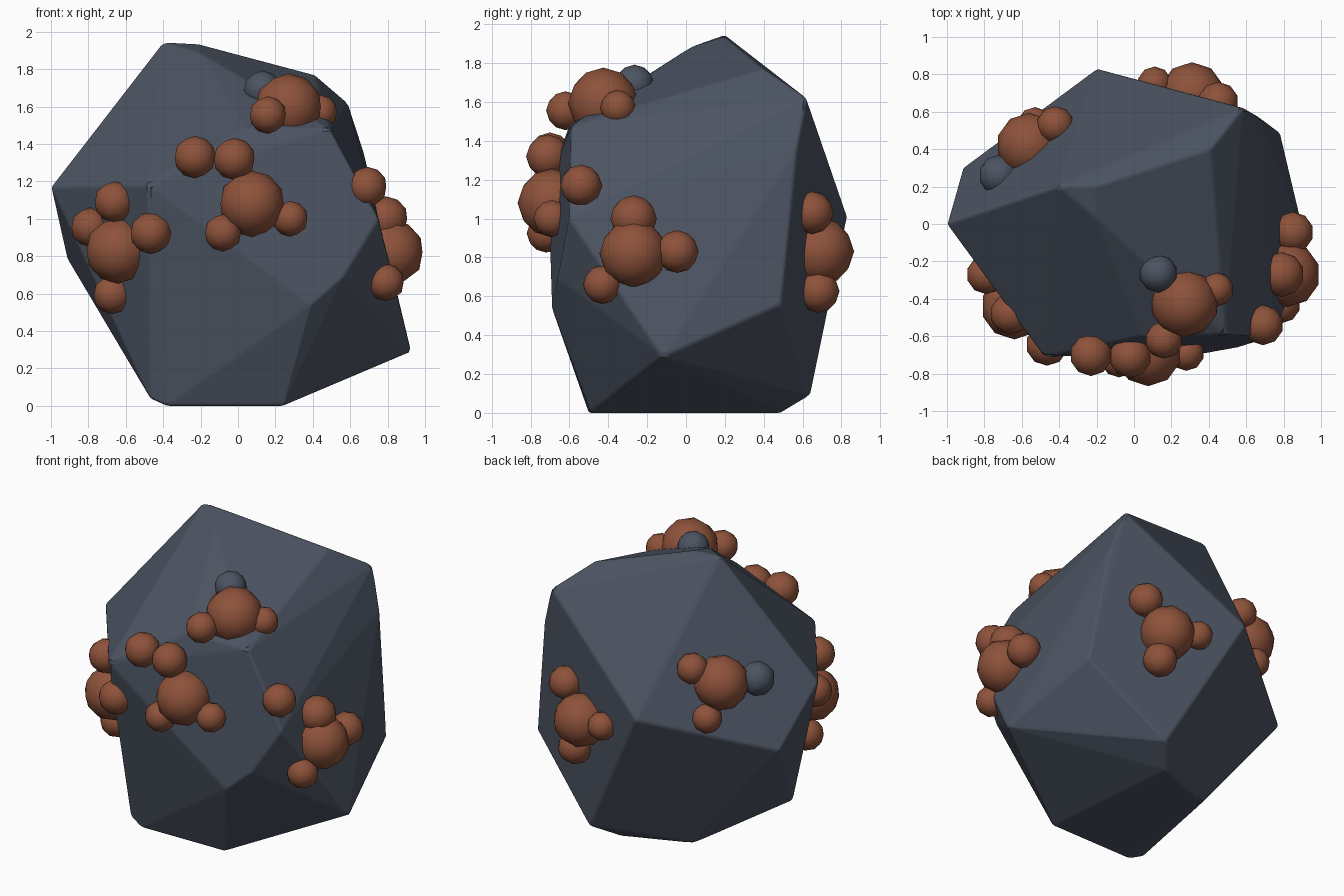
import bpy, bmesh, math
from mathutils import Vector

if "Cube" in bpy.data.objects:
    bpy.data.objects.remove(bpy.data.objects["Cube"])


def material(name, rgb):
    m = bpy.data.materials.new(name)
    m.diffuse_color = (*rgb, 1)
    m.use_nodes = True
    m.node_tree.nodes["Principled BSDF"].inputs["Base Color"].default_value = m.diffuse_color
    return m


STONE = material("slate_stone", (0.072, 0.088, 0.122))
ORE = material("copper_ore", (0.27, 0.085, 0.043))


def finish(name, bm, mat):
    me = bpy.data.meshes.new(name)
    bm.to_mesh(me)
    bm.free()
    me.materials.append(mat)
    ob = bpy.data.objects.new(name, me)
    bpy.context.collection.objects.link(ob)
    return ob


# Boulder: convex hull of its corner points, merged into broad facets
corners = [
    (-.40, .20, 1.945), (-.21, .20, 1.935), (-.20, .03, 1.885),   # peak
    (.41, .40, 1.77), (.585, .62, 1.62), (.67, .57, 1.36),        # back right shoulder
    (.04, -.60, 1.48), (.49, -.59, 1.48), (-.48, -.71, 1.18),     # front shoulder
    (.75, -.60, 1.0), (.56, -.66, .69), (.39, -.69, .54),         # front right chamfer
    (-1.0, 0, 1.17), (-.915, .30, .79), (-.20, .83, 1.01),        # left and back
    (.78, .49, .56), (.925, -.12, .29), (.28, .64, .09),          # lower right
    (.24, -.49, 0), (.15, .49, 0), (-.28, .32, 0),                # base
    (-.38, -.50, 0), (-.47, -.48, .04),
]
bm = bmesh.new()
for c in corners:
    bm.verts.new(c)
res = bmesh.ops.convex_hull(bm, input=bm.verts)
loose = [v for v in bm.verts if not v.link_faces]
bmesh.ops.delete(bm, geom=loose, context='VERTS')
bmesh.ops.dissolve_limit(bm, angle_limit=math.radians(4), verts=bm.verts, edges=bm.edges)
bmesh.ops.recalc_face_normals(bm, faces=bm.faces)
boulder = finish("boulder", bm, STONE)
bev = boulder.modifiers.new("worn_edges", 'BEVEL')
bev.width = 0.012
bev.segments = 2
bev.limit_method = 'ANGLE'
bev.angle_limit = math.radians(8)


# Nuggets: low-poly balls with smooth shading, half sunk into the boulder
def nuggets(name, balls, mat):
    bm = bmesh.new()
    for x, y, z, r in balls:
        new = bmesh.ops.create_icosphere(bm, subdivisions=2, radius=r)["verts"]
        bmesh.ops.translate(bm, verts=new, vec=Vector((x, y, z)))
    for f in bm.faces:
        f.smooth = True
    return finish(name, bm, mat)


nuggets("front_ore", [
    (.075, -.69, 1.08, .177), (-.23, -.70, 1.33, .113), (-.02, -.71, 1.32, .113),
    (.28, -.69, 1.0, .095), (-.08, -.72, .925, .10)], ORE)
nuggets("top_ore", [
    (.27, -.425, 1.595, .182), (.16, -.62, 1.555, .10), (.44, -.35, 1.57, .092)], ORE)
nuggets("left_ore", [
    (-.64, -.44, .83, .177), (-.66, -.48, 1.09, .11), (-.465, -.645, .925, .113),
    (-.79, -.27, .955, .105), (-.67, -.35, .595, .105)], ORE)
nuggets("right_ore", [
    (.82, -.27, .82, .175), (.79, -.27, 1.0, .12), (.85, -.045, .83, .11),
    (.79, -.43, .66, .10), (.69, -.54, 1.17, .108)], ORE)
nuggets("back_ore", [
    (.31, .69, .83, .175), (.45, .65, 1.03, .11), (.11, .75, .86, .092),
    (.36, .68, .625, .11)], ORE)
nuggets("back_left_ore", [
    (-.56, .42, 1.21, .175), (-.42, .53, 1.31, .10), (-.53, .53, 1.0, .095)], ORE)

# Plain stone pebbles beside two of the clusters
nuggets("top_pebble", [(.13, -.265, 1.69, .102)], STONE)
nuggets("back_left_pebble", [(-.72, .26, 1.22, .11)], STONE)
